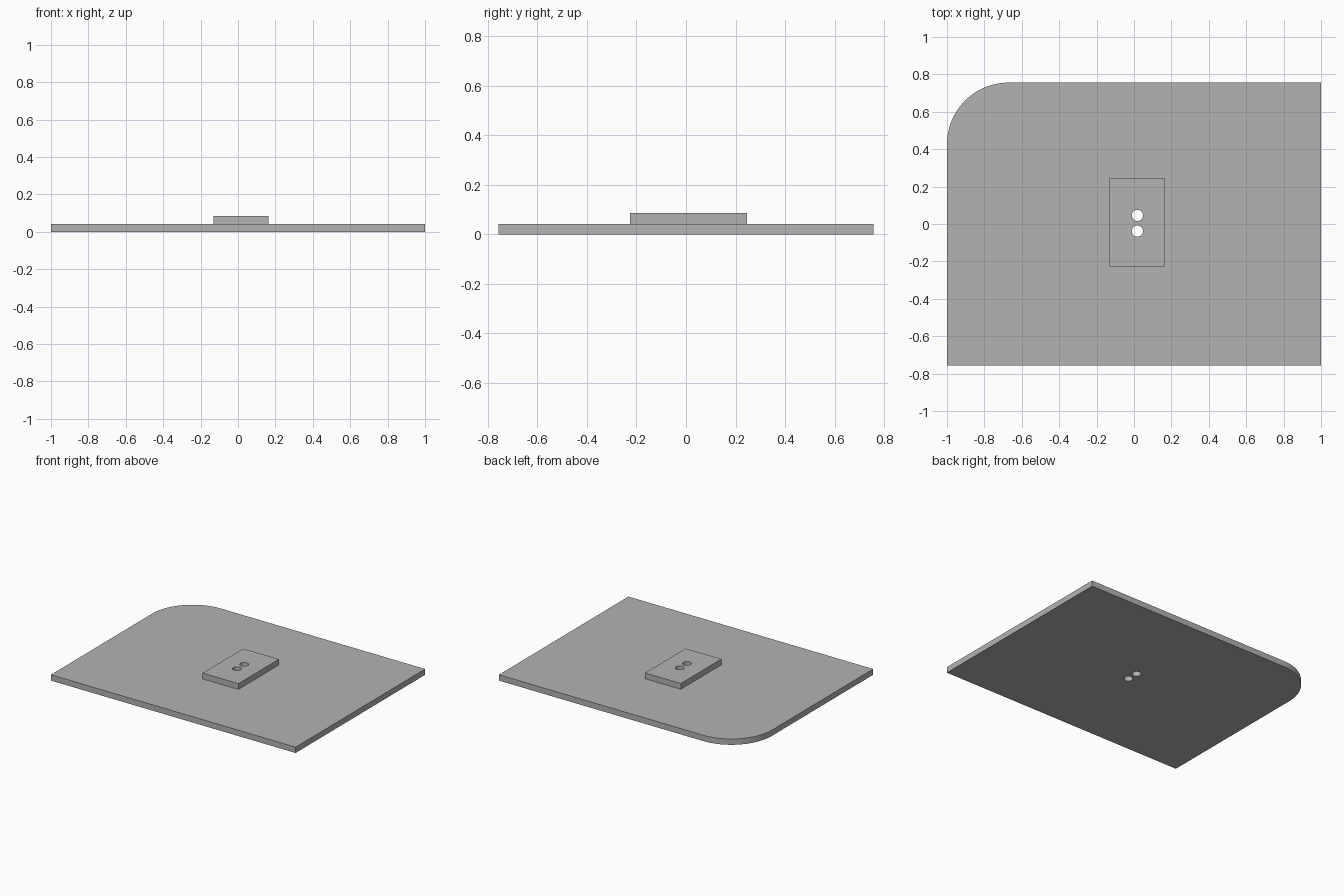
import bpy
import bmesh
from math import sin, cos, pi, radians

cube = bpy.data.objects.get("Cube")
if cube:
    bpy.data.objects.remove(cube, do_unlink=True)

grey = bpy.data.materials.new("plain grey")
grey.use_nodes = True
colour = (0.45, 0.45, 0.45, 1)
grey.diffuse_color = colour
grey.node_tree.nodes["Principled BSDF"].inputs["Base Color"].default_value = colour

HOLE_X, HOLE_YS, HOLE_R = 0.018, (0.046, -0.038), 0.03


def arc(cx, cy, r, start, end, steps):
    angles = [start + (end - start) * i / steps for i in range(steps + 1)]
    return [(cx + r * cos(a), cy + r * sin(a)) for a in angles]


def slab(name, outline, bottom, top):
    """Extrude an outline pierced by the two screw holes."""
    curve = bpy.data.curves.new(name + "_profile", "CURVE")
    curve.dimensions = "2D"
    curve.fill_mode = "BOTH"
    curve.extrude = (top - bottom) / 2
    holes = [arc(HOLE_X, y, HOLE_R, 0, 2 * pi, 48)[:-1] for y in HOLE_YS]
    for loop in [outline] + holes:
        spline = curve.splines.new("POLY")
        spline.points.add(len(loop) - 1)
        for point, (x, y) in zip(spline.points, loop):
            point.co = (x, y, 0, 1)
        spline.use_cyclic_u = True
    helper = bpy.data.objects.new(name + "_helper", curve)
    bpy.context.collection.objects.link(helper)
    graph = bpy.context.evaluated_depsgraph_get()
    mesh = bpy.data.meshes.new_from_object(helper.evaluated_get(graph))
    bpy.data.objects.remove(helper, do_unlink=True)
    bpy.data.curves.remove(curve)

    # Join caps to walls and seat the slab at its height
    bm = bmesh.new()
    bm.from_mesh(mesh)
    bmesh.ops.remove_doubles(bm, verts=bm.verts, dist=0.0001)
    bmesh.ops.translate(bm, verts=bm.verts, vec=(0, 0, (top + bottom) / 2))
    bmesh.ops.recalc_face_normals(bm, faces=bm.faces)
    bm.to_mesh(mesh)
    bm.free()
    mesh.name = name
    mesh.materials.clear()
    mesh.materials.append(grey)
    obj = bpy.data.objects.new(name, mesh)
    bpy.context.collection.objects.link(obj)
    bpy.ops.object.select_all(action="DESELECT")
    obj.select_set(True)
    bpy.context.view_layer.objects.active = obj
    bpy.ops.object.shade_smooth_by_angle(angle=radians(30))
    return obj


# Base plate with one rounded back corner
HALF_Y, CORNER = 0.756, 0.33
base_outline = [(-1, -HALF_Y), (1, -HALF_Y), (1, HALF_Y)]
base_outline += arc(CORNER - 1, HALF_Y - CORNER, CORNER, pi / 2, pi, 32)
slab("base_plate", base_outline, 0, 0.043)

# Raised rectangular pad
slab("raised_pad", [(-0.13, -0.227), (0.162, -0.227), (0.162, 0.246), (-0.13, 0.246)],
     0.043, 0.086)
